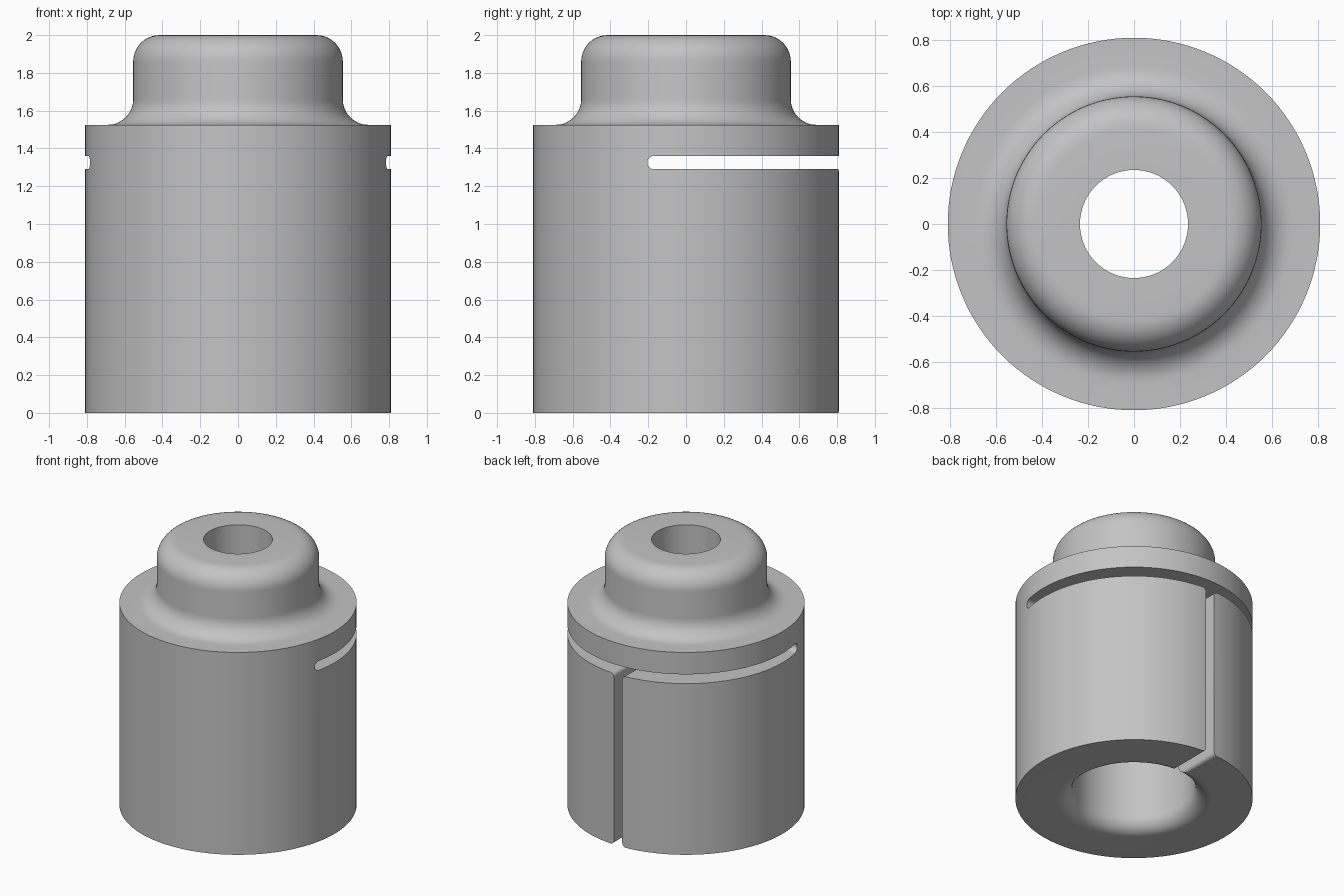
import bpy, bmesh, math
from mathutils import Matrix, Vector

cube = bpy.data.objects.get("Cube")
if cube:
    bpy.data.objects.remove(cube, do_unlink=True)

SEGMENTS = 128
SLOT_LOW, SLOT_HIGH = 1.29, 1.36

metal = bpy.data.materials.new("plain grey")
metal.use_nodes = True
grey = (0.55, 0.55, 0.55, 1)
metal.diffuse_color = grey
metal.node_tree.nodes["Principled BSDF"].inputs["Base Color"].default_value = grey


def arc(cx, cy, radius, start, end, steps=10):
    """Points on an arc, angles in degrees."""
    angles = [math.radians(start + (end - start) * i / steps) for i in range(steps + 1)]
    return [(cx + radius * math.cos(a), cy + radius * math.sin(a)) for a in angles]


def add_object(name, bm):
    bmesh.ops.recalc_face_normals(bm, faces=bm.faces)
    mesh = bpy.data.meshes.new(name)
    bm.to_mesh(mesh)
    bm.free()
    mesh.materials.append(metal)
    obj = bpy.data.objects.new(name, mesh)
    bpy.context.collection.objects.link(obj)
    return obj


def lathe(name, profile):
    """Spin a closed (radius, height) profile around the z axis."""
    bm = bmesh.new()
    verts = [bm.verts.new((r, 0, z)) for r, z in profile]
    edges = [bm.edges.new((v, verts[i - 1])) for i, v in enumerate(verts)]
    bmesh.ops.spin(bm, geom=verts + edges, cent=(0, 0, 0), axis=(0, 0, 1),
                   angle=math.tau, steps=SEGMENTS, use_duplicate=False)
    bmesh.ops.remove_doubles(bm, verts=bm.verts, dist=0.0001)
    return add_object(name, bm)


def prism(name, points, depth):
    """Extrude a closed 3D outline along a vector."""
    bm = bmesh.new()
    face = bm.faces.new([bm.verts.new(p) for p in points])
    ext = bmesh.ops.extrude_face_region(bm, geom=[face])
    moved = [g for g in ext["geom"] if isinstance(g, bmesh.types.BMVert)]
    bmesh.ops.translate(bm, verts=moved, vec=depth)
    return add_object(name, bm)


# Turned sleeve: filleted bore mouth, wide body, filleted neck, through hole
profile = arc(0.53, 0.11, 0.11, 180, 270)
profile += [(0.81, 0), (0.81, 1.525)]
profile += arc(0.69, 1.66, 0.135, 270, 180)
profile += arc(0.415, 1.86, 0.14, 0, 90)
profile += [(0.235, 2.0), (0.235, 1.53), (0.42, 1.53)]
sleeve = lathe("clamp_sleeve", profile)

# Cross slot with a rounded end, open to the back
mid, half = (SLOT_LOW + SLOT_HIGH) / 2, (SLOT_HIGH - SLOT_LOW) / 2
outline = arc(-0.205 + half, mid, half, 90, 270, 16) + [(1, SLOT_LOW), (1, SLOT_HIGH)]
cross_slot = prism("cross_slot_cutter", [(-1, y, z) for y, z in outline], (2, 0, 0))

# Back slit with rounded lips at the bottom edge and at the cross slot
w, lip = 0.035, 0.03
right = [(w + lip, -0.1)] + arc(w + lip, lip, lip, 270, 180, 6)
right += arc(w + lip, SLOT_LOW - lip, lip, 180, 90, 6) + [(w + lip, mid)]
outline = right + [(-x, z) for x, z in reversed(right)]
back_slit = prism("back_slit_cutter", [(x, 0.1, z) for x, z in outline], (0, 1, 0))

for cutter in (cross_slot, back_slit):
    cutter.hide_render = True
    cutter.hide_viewport = True
    mod = sleeve.modifiers.new(cutter.name, "BOOLEAN")
    mod.operation = "DIFFERENCE"
    mod.solver = "EXACT"
    mod.object = cutter

# Bake the cuts, then smooth the round faces and keep the edges sharp
bpy.context.view_layer.objects.active = sleeve
sleeve.select_set(True)
for mod in list(sleeve.modifiers):
    bpy.ops.object.modifier_apply(modifier=mod.name)
for cutter in (cross_slot, back_slit):
    bpy.data.objects.remove(cutter, do_unlink=True)
bpy.ops.object.shade_smooth_by_angle(angle=math.radians(30))
